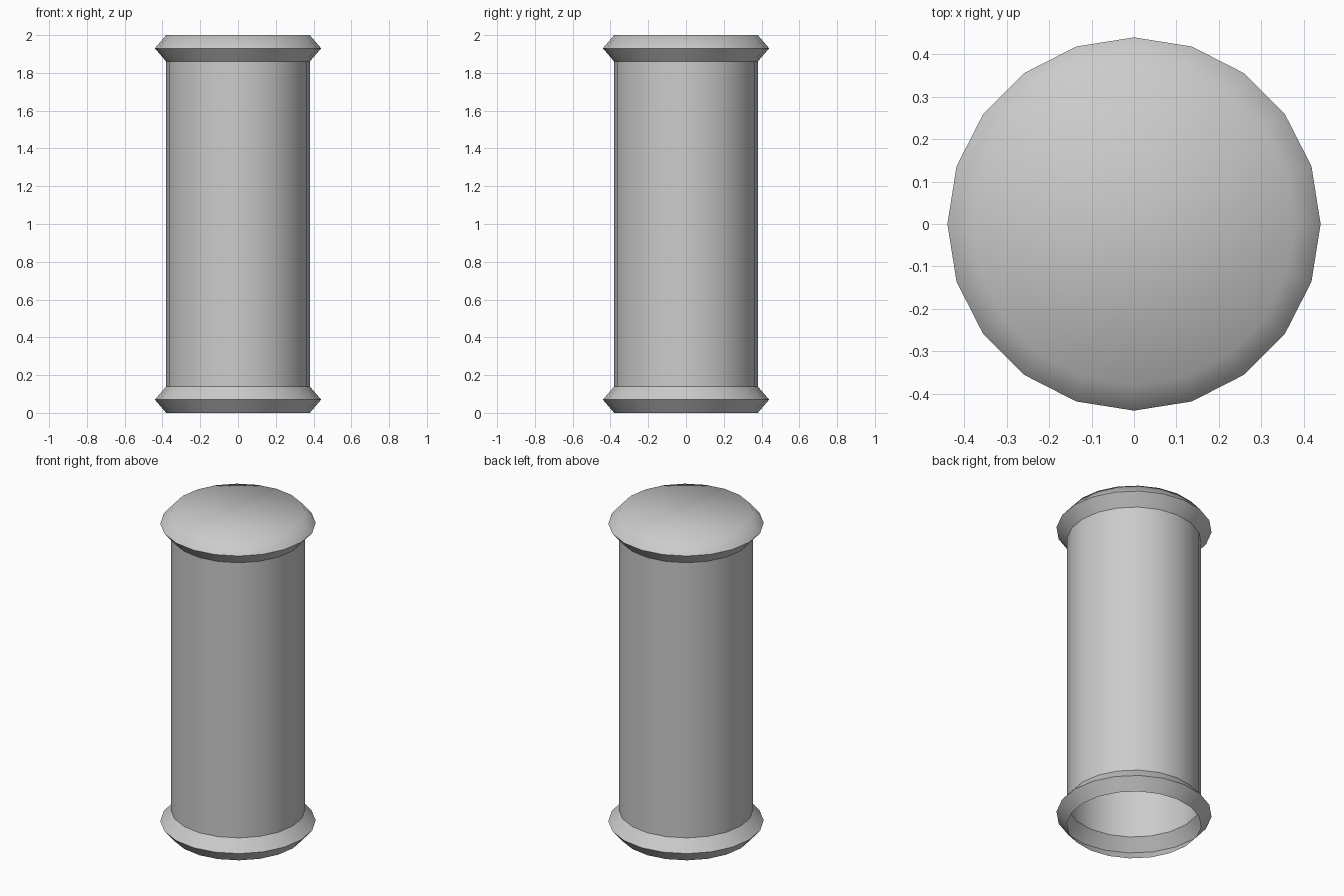
import bpy, bmesh, math

if "Cube" in bpy.data.objects:
    bpy.data.objects.remove(bpy.data.objects["Cube"])

SIDES = 20
R_BODY, R_RIM = 0.38, 0.44


def lathe(name, profile, cap_top=False):
    """Revolve (radius, z) points, listed bottom to top, around z."""
    bm = bmesh.new()
    rings = []
    for r, z in profile:
        rings.append([bm.verts.new((r * math.cos(2 * math.pi * i / SIDES),
                                    r * math.sin(2 * math.pi * i / SIDES), z))
                      for i in range(SIDES)])
    for low, high in zip(rings, rings[1:]):
        for i in range(SIDES):
            j = (i + 1) % SIDES
            bm.faces.new((low[i], low[j], high[j], high[i]))
    if cap_top:
        bm.faces.new(rings[-1])
    mesh = bpy.data.meshes.new(name)
    bm.to_mesh(mesh)
    bm.free()
    obj = bpy.data.objects.new(name, mesh)
    bpy.context.collection.objects.link(obj)
    bpy.ops.object.select_all(action='DESELECT')
    obj.select_set(True)
    bpy.context.view_layer.objects.active = obj
    bpy.ops.object.shade_smooth_by_angle(angle=math.radians(55))
    return obj


def rim_profile(z):
    return [(R_BODY, z), (R_RIM, z + 0.07), (R_BODY, z + 0.14)]


# Hollow tube between the rims
lathe("tube_body", [(R_BODY, 0.14), (R_BODY, 1.86)])

# Flared bottom rim, open underneath
lathe("bottom_rim", rim_profile(0.0))

# Flared top rim with closed lid
lathe("top_rim_lid", rim_profile(1.86), cap_top=True)
